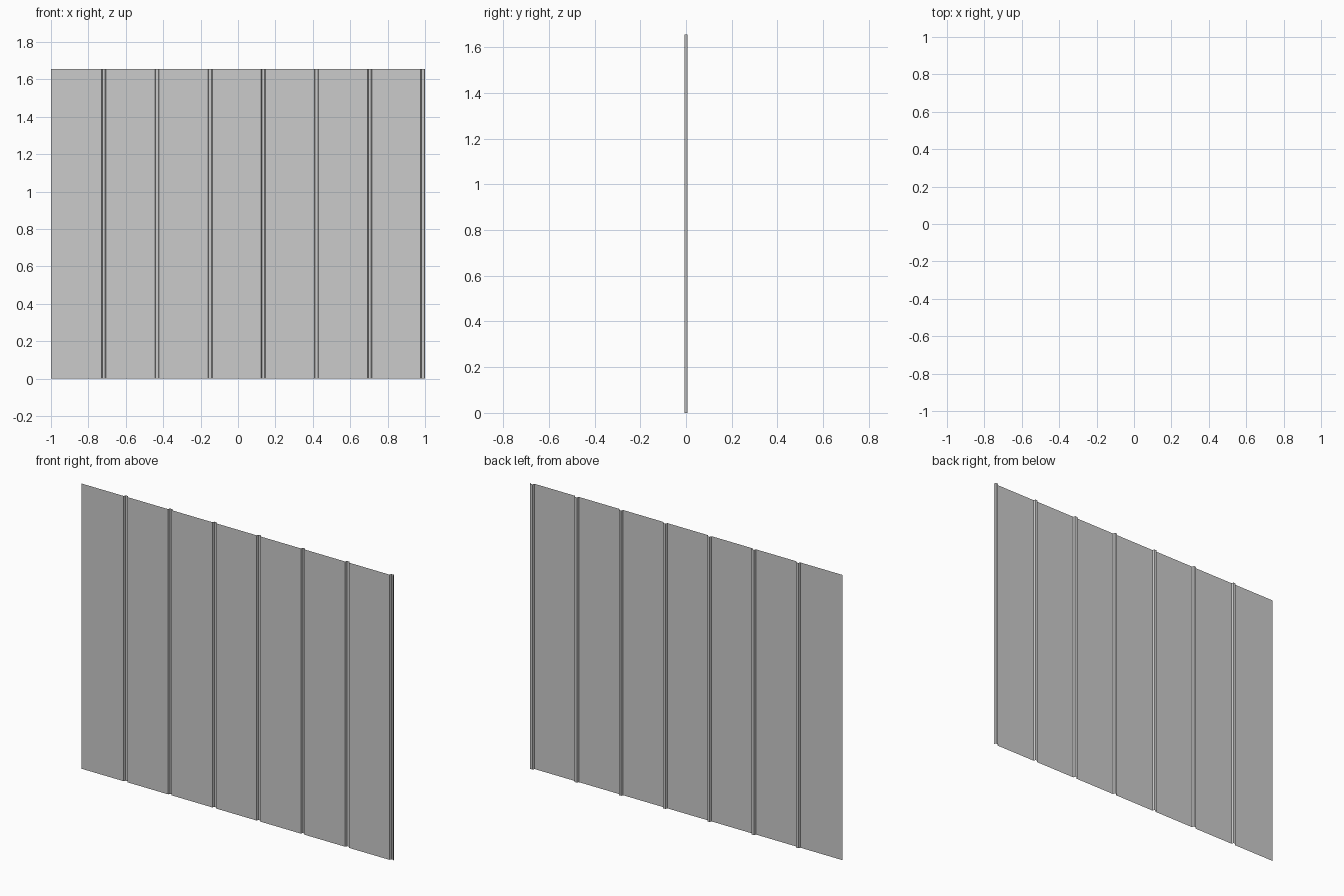
import bpy, bmesh

if "Cube" in bpy.data.objects:
    bpy.data.objects.remove(bpy.data.objects["Cube"])

HEIGHT = 1.655
PITCH = 0.2843        # spacing of the ribs
FIRST = -0.7175       # centre of the first rib
BASE, TOP = 0.0118, 0.0075   # half widths of a rib at its base and crest
DEPTH = 0.006         # half depth of the folded sheet

# Folded sheet profile: flat pans with trapezoid ribs pressed to the back
profile = [(-1.0, -DEPTH)]
for i in range(7):
    c = FIRST + i * PITCH
    profile += [(c - BASE, -DEPTH), (c - TOP, DEPTH),
                (c + TOP, DEPTH), (c + BASE, -DEPTH)]
profile[-1] = (1.0, -DEPTH)

# Sweep the profile straight up into a thin open sheet
bm = bmesh.new()
low = [bm.verts.new((x, y, 0)) for x, y in profile]
high = [bm.verts.new((x, y, HEIGHT)) for x, y in profile]
for i in range(len(profile) - 1):
    bm.faces.new((low[i], low[i + 1], high[i + 1], high[i]))

mesh = bpy.data.meshes.new("ribbed_sheet_panel")
bm.to_mesh(mesh)
bm.free()
panel = bpy.data.objects.new("ribbed_sheet_panel", mesh)
bpy.context.collection.objects.link(panel)
